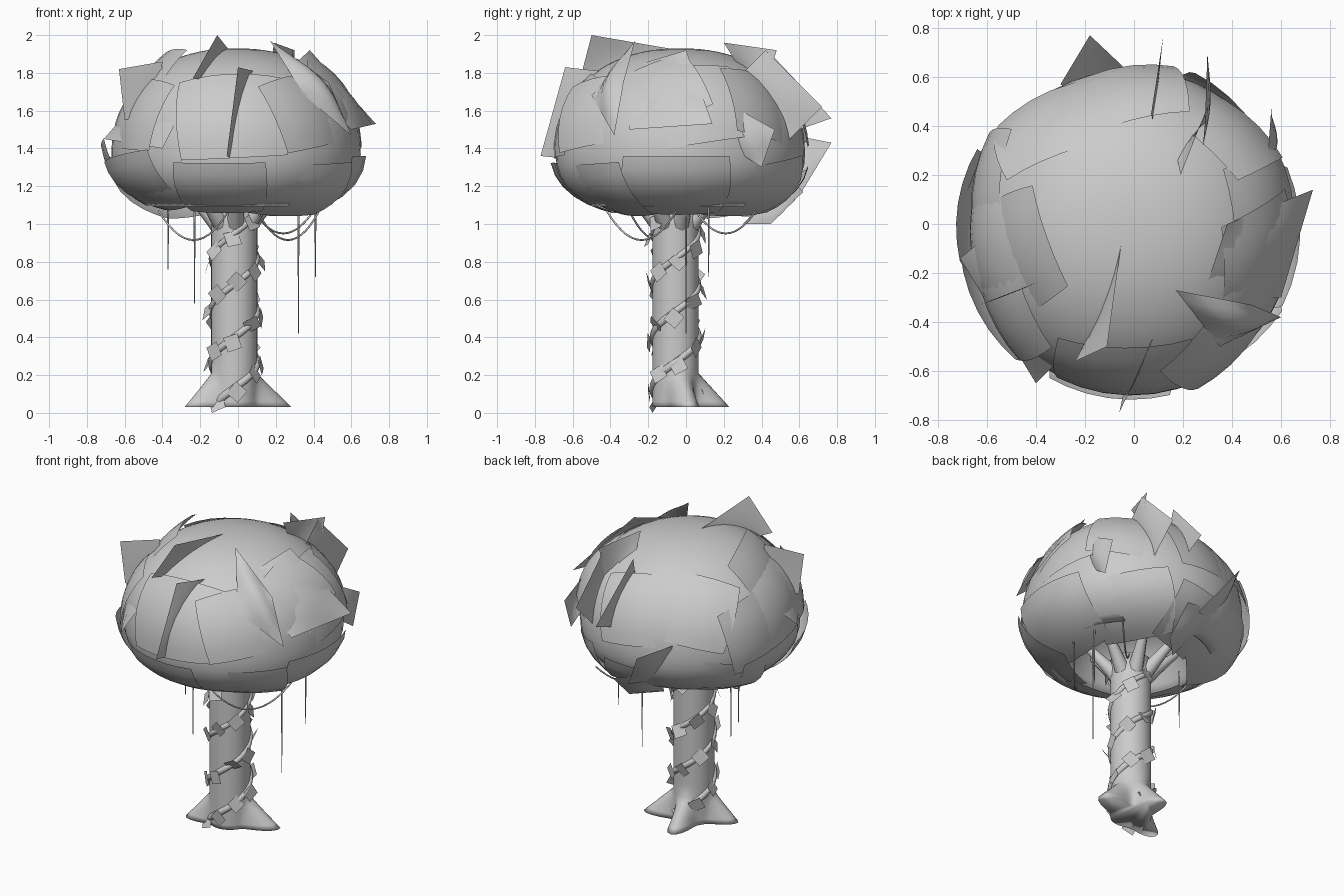
import bpy, bmesh, math, random
from mathutils import Vector, Matrix

random.seed(4)
if "Cube" in bpy.data.objects:
    bpy.data.objects.remove(bpy.data.objects["Cube"])

grey = bpy.data.materials.new("plain grey")
grey.use_nodes = True
COLOUR = (0.6, 0.6, 0.6, 1)
grey.diffuse_color = COLOUR
grey.node_tree.nodes["Principled BSDF"].inputs["Base Color"].default_value = COLOUR

CENTRE = Vector((-0.01, -0.03, 1.37))
TRUNK = Vector((-0.02, -0.055, 0))


def add_object(mesh, name, smooth=True):
    mesh.materials.clear()
    mesh.materials.append(grey)
    for p in mesh.polygons:
        p.use_smooth = smooth
    obj = bpy.data.objects.new(name, mesh)
    bpy.context.collection.objects.link(obj)


def finish(bm, name, smooth=True):
    mesh = bpy.data.meshes.new(name)
    bm.to_mesh(mesh)
    bm.free()
    add_object(mesh, name, smooth)


def grid(bm, rows, wrap=False):
    """Skin a list of point rows with quads."""
    vs = [[bm.verts.new(p) for p in row] for row in rows]
    n = len(rows[0])
    for a, b in zip(vs, vs[1:]):
        for i in range(n if wrap else n - 1):
            j = (i + 1) % n
            bm.faces.new((a[i], a[j], b[j], b[i]))
    return vs


def tube(name, points, r0, r1):
    """Tapered round curve through the points, turned into a mesh."""
    cu = bpy.data.curves.new(name, "CURVE")
    cu.dimensions = "3D"
    cu.bevel_depth = 1
    cu.bevel_resolution = 2
    cu.use_fill_caps = True
    sp = cu.splines.new("POLY")
    sp.points.add(len(points) - 1)
    for i, (pt, p) in enumerate(zip(sp.points, points)):
        pt.co = (*p, 1)
        pt.radius = r0 + (r1 - r0) * i / (len(points) - 1)
    path = bpy.data.objects.new(name + "_path", cu)
    mesh = bpy.data.meshes.new_from_object(path)
    bpy.data.objects.remove(path)
    add_object(mesh, name)


def arc(a, b, c, n=14):
    """Quadratic curve from a to c pulled toward b."""
    a, b, c = Vector(a), Vector(b), Vector(c)
    ts = [i / n for i in range(n + 1)]
    return [a * (1 - t) ** 2 + b * 2 * t * (1 - t) + c * t * t for t in ts]


def crown(d):
    """Crown surface point in direction d: domed above, flatter below."""
    p, h = (2.2, 0.56) if d.z > 0 else (2.3, 0.36)
    flat = math.hypot(d.x, d.y) / 0.66
    return d / (flat ** p + (abs(d.z) / h) ** p) ** (1 / p)


# Crown core, hollow underneath
bm = bmesh.new()
bmesh.ops.create_uvsphere(bm, u_segments=48, v_segments=36, radius=1)
for v in bm.verts:
    v.co = crown(v.co.normalized())
    r = math.hypot(v.co.x, v.co.y) / 0.46
    if v.co.z < 0 and r < 1:
        v.co.z += 0.4 * (1 - r ** 3)
    v.co += CENTRE
finish(bm, "crown")

# Curved leaf clumps hugging the crown
clumps = bmesh.new()


def clump(az, el, size, roll=0, tu=0, tv=0):
    a, e = math.radians(az), math.radians(el)
    n = Vector((math.cos(a) * math.cos(e), math.sin(a) * math.cos(e), math.sin(e)))
    spin = Matrix.Rotation(math.radians(roll), 3, n)
    t = spin @ Vector((-math.sin(a), math.cos(a), 0))
    b = n.cross(t)
    steps = [i / 3 - 1 for i in range(7)]
    rows = []
    for v in steps:
        row = []
        for u in steps:
            d = (n + (t * u + b * v * 0.8) * size).normalized()
            row.append(CENTRE + crown(d) * 1.015 + n * (tu * u + tv * v))
        rows.append(row)
    grid(clumps, rows)


for spec in [
    (-92, 20, .5, 3), (-98, -22, .42, 0, 0, .02), (-150, -18, .42, 8, 0, .04),
    (-150, 20, .4, -5, .03), (-170, 42, .4, 12, 0, .05), (-15, 30, .45, 30, .04),
    (3, 26, .5, 8, .02), (-2, -22, .5, 0, 0, .02), (-48, -24, .44, 5, .03),
    (-50, 22, .42, 12, -.03), (50, -24, .46, 12, .03), (95, 25, .45, 8, -.03),
    (140, -24, .5, -6, .03), (165, 12, .42, 10, -.04), (175, -14, .4, 15, 0, .05),
    (125, 28, .45, -15, .03), (50, 25, .42, -10, -.03), (95, -26, .42, -8, -.03),
]:
    clump(*spec)
finish(clumps, "leaf_clumps")

# Loose leaf sheets standing out of the crown, each given by four corners
sheets = bmesh.new()
for corners in [
    ((-.03, .08, 1.9), (-.11, -.5, 2), (-.24, -.56, 1.77), (-.05, -.2, 1.75)),
    ((0, -.64, 1.83), (.08, -.46, 1.81), (-.02, -.58, 1.34), (-.06, -.77, 1.36)),
    ((-.18, .77, 1.43), (-.3, .57, 1.47), (-.2, .5, 1.2), (0, .6, 1.15)),
    ((-.2, .55, 1.25), (.1, .62, 1.17), (.1, .45, 1), (-.05, .3, 1)),
    ((.29, .42, 1.92), (.3, .72, 1.62), (.3, .55, 1.45), (.28, .3, 1.8)),
    ((.07, .45, 1.9), (.12, .77, 1.56), (.1, .6, 1.5), (.08, .4, 1.7)),
    ((.19, .2, 1.96), (.3, .48, 1.92), (.3, .42, 1.72), (.17, .3, 1.8)),
    ((.54, .2, 1.65), (.56, .47, 1.5), (.56, .4, 1.3), (.55, .25, 1.4)),
    ((.38, 0, 1.92), (.73, .14, 1.53), (.6, -.3, 1.5), (.27, -.33, 1.82)),
    ((.17, -.27, 1.97), (.48, -.33, 1.75), (.6, -.38, 1.47), (.35, -.5, 1.68)),
    ((-.63, -.33, 1.82), (-.4, -.24, 1.86), (-.42, -.25, 1.6), (-.6, -.32, 1.55)),
    ((-.48, .05, 1.72), (-.2, -.45, 1.8), (-.4, -.65, 1.4), (-.71, -.14, 1.45)),
]:
    a, b, c, d = map(Vector, corners)
    mid = (a + b + c + d) / 4 - CENTRE
    n = (c - a).cross(d - b).normalized()
    bulge = n * n.dot(mid.normalized()) * (c - a).length * 1.6
    rows = []
    for i in range(7):
        v = i / 6
        row = []
        for j in range(7):
            u = j / 6
            p = a.lerp(b, u).lerp(d.lerp(c, u), v)
            row.append(p + bulge * u * (1 - u) * v * (1 - v))
        rows.append(row)
    grid(sheets, rows)
finish(sheets, "loose_leaf_sheets")

# Trunk flaring into three pointed roots
ROOTS = [(16, .195), (198, .155), (96, .165)]
bm = bmesh.new()
rows = []
for z in [.03, .06, .09, .12, .15, .18, .21, .3, .5, .75, 1, 1.1]:
    flare = max(0, 1 - (z - .03) / .18)
    row = []
    for i in range(60):
        t = i / 60 * math.tau
        r = .122
        for deg, length in ROOTS:
            r += flare * length * max(0, math.cos(t - math.radians(deg))) ** 14
        row.append(TRUNK + Vector((r * math.cos(t), r * math.sin(t), z)))
    rows.append(row)
vs = grid(bm, rows, wrap=True)
bm.faces.new(vs[0][::-1])
bm.faces.new(vs[-1])
finish(bm, "trunk")

# Branches spreading into the crown
for k in range(7):
    t = k / 7 * math.tau + .3
    out = Vector((math.cos(t), math.sin(t), 0))
    path = arc(TRUNK + out * .06 + Vector((0, 0, .97)), TRUNK + out * .14 + Vector((0, 0, 1.06)),
               TRUNK + out * .32 + Vector((0, 0, 1.25)), 8)
    tube("branch_%d" % (k + 1), path, .055, .02)


# Two climbing vines with square leaves
def climb(base, turn, radius):
    t = turn * math.tau - math.pi / 2
    return TRUNK + Vector((radius * math.cos(t), radius * math.sin(t), base + .55 * turn))


bm = bmesh.new()
for side, (base, first, last) in enumerate([(.13, -.15, 1.65), (.4, -.55, 1.15)]):
    turns = [first + (last - first) * i / 60 for i in range(61)]
    tube("climbing_vine_%d" % (side + 1), [climb(base, s, .118) for s in turns], .022, .016)
    for k in range(14):
        turn = first + .04 + k * .125
        p = climb(base, turn, .142) + Vector((0, 0, random.uniform(-.02, .02)))
        turned = (Matrix.Translation(p) @ Matrix.Rotation(turn * math.tau - math.pi / 2, 4, "Z")
                  @ Matrix.Rotation(math.pi / 2 + random.uniform(-.4, .4), 4, "Y")
                  @ Matrix.Rotation(random.uniform(.3, .9), 4, "Z")
                  @ Matrix.Rotation(random.uniform(-.4, .4), 4, "X"))
        bmesh.ops.create_grid(bm, x_segments=1, y_segments=1, size=.04, matrix=turned)
low = min(v.co.z for v in bm.verts)
for v in bm.verts:
    v.co.z -= low
finish(bm, "vine_leaves", smooth=False)

# Hanging strands and drooping loops below the crown
for k, (x, y, z) in enumerate([(-.37, -.02, .76), (-.23, -.14, .58), (.32, 0, .42), (.41, .12, .72)]):
    tube("hanging_strand_%d" % (k + 1), [(x, y, 1.15), (x, y, z)], .006, .002)
for k, (start, end, sag) in enumerate([((-.42, 0), (-.05, -.3), .31), ((.08, .05), (.4, .37), .24),
                                       ((.1, -.42), (.43, -.05), .31)]):
    a, c = Vector((*start, 1.07)), Vector((*end, 1.07))
    tube("drooping_loop_%d" % (k + 1), arc(a, (a + c) / 2 - Vector((0, 0, sag)), c), .005, .005)
